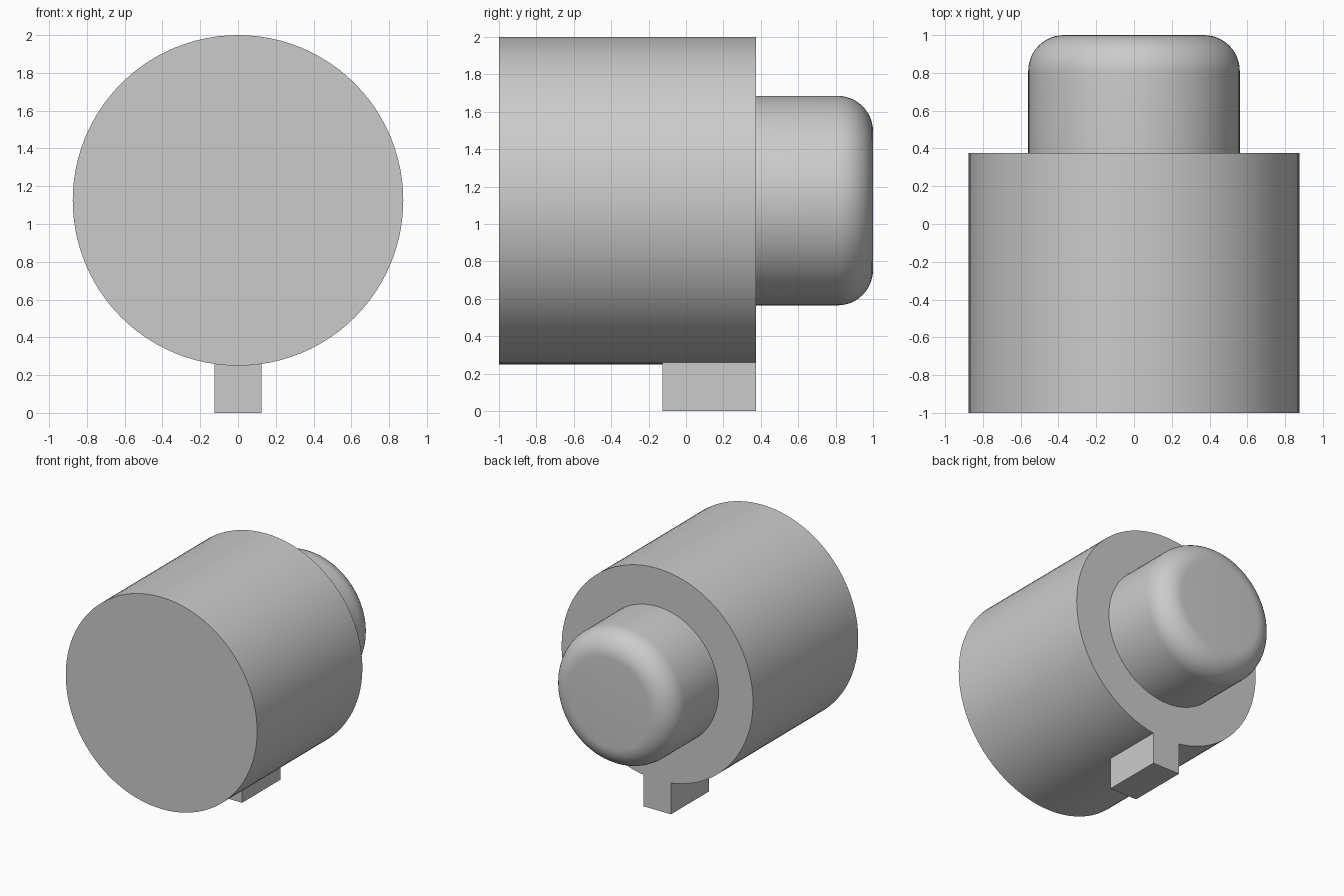
import bpy
import bmesh
import math
from mathutils import Matrix, Vector

cube = bpy.data.objects.get("Cube")
if cube:
    bpy.data.objects.remove(cube, do_unlink=True)

AXIS_Z = 1.125      # height of the barrel axis
BACK = 0.375        # rear face of the barrel

grey = bpy.data.materials.new("plain grey")
grey.use_nodes = True
colour = (0.6, 0.6, 0.6, 1)
grey.diffuse_color = colour
grey.node_tree.nodes["Principled BSDF"].inputs["Base Color"].default_value = colour


def add_object(name, bm):
    bmesh.ops.recalc_face_normals(bm, faces=bm.faces)
    mesh = bpy.data.meshes.new(name)
    bm.to_mesh(mesh)
    bm.free()
    mesh.materials.append(grey)
    obj = bpy.data.objects.new(name, mesh)
    bpy.context.collection.objects.link(obj)
    return obj


def lathe(name, profile, steps=96):
    """Turn (radius, y) points around the horizontal barrel axis."""
    bm = bmesh.new()
    verts = [bm.verts.new((r, y, AXIS_Z)) for r, y in profile]
    edges = [bm.edges.new(pair) for pair in zip(verts, verts[1:])]
    bmesh.ops.spin(bm, geom=verts + edges, cent=(0, 0, AXIS_Z), axis=(0, 1, 0),
                   angle=math.tau, steps=steps, use_duplicate=False)
    bmesh.ops.remove_doubles(bm, verts=bm.verts, dist=1e-5)
    obj = add_object(name, bm)
    bpy.ops.object.select_all(action="DESELECT")
    obj.select_set(True)
    bpy.context.view_layer.objects.active = obj
    bpy.ops.object.shade_smooth_by_angle(angle=math.radians(30))
    return obj


# Large barrel with closed flat ends
lathe("barrel", [(0, -1), (0.875, -1), (0.875, BACK), (0, BACK)])

# Rear button with a rounded rim
radius, fillet, end = 0.56, 0.19, 1.0
rim = []
for i in range(13):
    a = math.pi / 2 * i / 12
    rim.append((radius - fillet + fillet * math.cos(a),
                end - fillet + fillet * math.sin(a)))
lathe("rear_button", [(0, BACK - 0.02), (radius, BACK - 0.02)] + rim + [(0, end)])

# Locating key under the rear of the barrel, just reaching its curved side
bm = bmesh.new()
size = Vector((0.25, 0.5, 0.262))
bmesh.ops.create_cube(bm, size=1, matrix=Matrix.Translation((0, BACK - size.y / 2, size.z / 2))
                      @ Matrix.Diagonal((*size, 1)))
add_object("bottom_key", bm)
